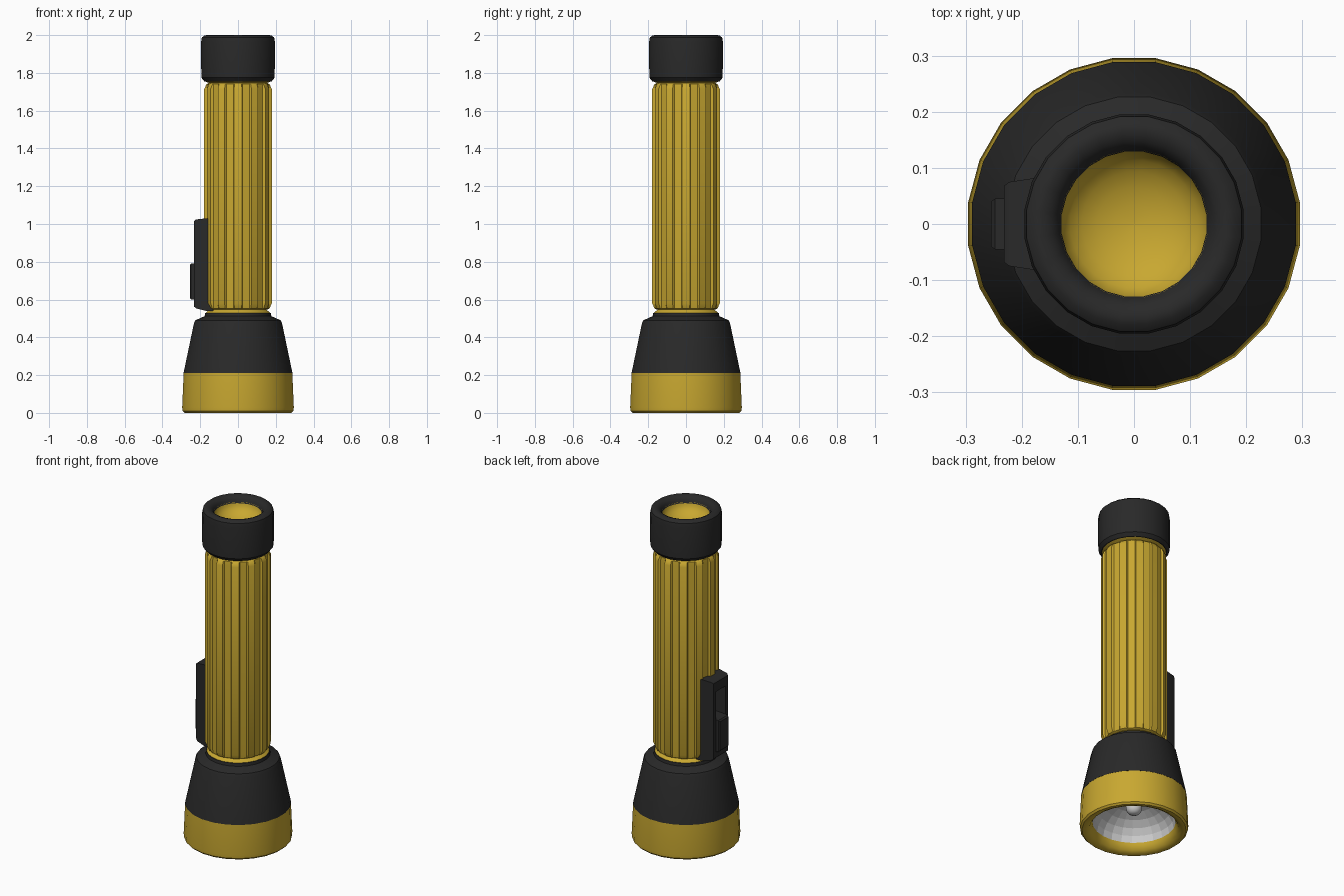
import bpy
import math

if "Cube" in bpy.data.objects:
    bpy.data.objects.remove(bpy.data.objects["Cube"])

SIDES = 24


def material(name, rgb):
    m = bpy.data.materials.new(name)
    m.diffuse_color = (*rgb, 1)
    m.use_nodes = True
    m.node_tree.nodes["Principled BSDF"].inputs["Base Color"].default_value = m.diffuse_color
    return m


YELLOW = material("yellow_plastic", (0.58, 0.39, 0.03))
BLACK = material("black_rubber", (0.022, 0.022, 0.022))


def loft(name, loops, mat=None, cap_start=False, cap_end=False, smooth=35):
    """Skin a list of equal-length point loops."""
    n = len(loops[0])
    verts = [p for loop in loops for p in loop]
    faces = []
    for i in range(len(loops) - 1):
        for j in range(n):
            k = (j + 1) % n
            faces.append((i * n + j, i * n + k, (i + 1) * n + k, (i + 1) * n + j))
    if cap_start:
        faces.append(tuple(reversed(range(n))))
    if cap_end:
        faces.append(tuple(range((len(loops) - 1) * n, len(loops) * n)))
    mesh = bpy.data.meshes.new(name)
    mesh.from_pydata(verts, [], faces)
    obj = bpy.data.objects.new(name, mesh)
    bpy.context.collection.objects.link(obj)
    if mat:
        mesh.materials.append(mat)
    bpy.ops.object.select_all(action='DESELECT')
    obj.select_set(True)
    bpy.context.view_layer.objects.active = obj
    bpy.ops.object.mode_set(mode='EDIT')
    bpy.ops.mesh.select_all(action='SELECT')
    bpy.ops.mesh.normals_make_consistent(inside=False)
    bpy.ops.object.mode_set(mode='OBJECT')
    if smooth:
        bpy.ops.object.shade_smooth_by_angle(angle=math.radians(smooth))
    return obj


def ring(r, z, n=SIDES):
    return [(r * math.cos((j + 0.5) * math.tau / n),
             r * math.sin((j + 0.5) * math.tau / n), z) for j in range(n)]


def lathe(name, profile, mat=None, **kw):
    return loft(name, [ring(r, z) for r, z in profile], mat, **kw)


def rect(x, hy, z0, z1):
    return [(x, -hy, z0), (x, hy, z0), (x, hy, z1), (x, -hy, z1)]


# Lens ring with rolled lower lip
lathe("lens_ring", [(0.27, 0.212), (0.29, 0.212), (0.298, 0.03), (0.296, 0.01),
                    (0.286, 0.0), (0.268, 0.0), (0.245, 0.012), (0.23, 0.04),
                    (0.226, 0.065)], YELLOW)

# Reflector bowl and bulb
lathe("reflector", [(0.228 * math.cos(a), 0.05 + 0.15 * math.sin(a))
                    for a in [math.radians(d) for d in (0, 15, 30, 45, 60, 75, 88)]],
      cap_end=True, smooth=0).data.flip_normals()
lathe("bulb", [(0.045, 0.21), (0.045, 0.14), (0.04, 0.12), (0.028, 0.105),
               (0.012, 0.098)], cap_end=True)

# Black head cone
lathe("head", [(0.27, 0.21), (0.291, 0.21), (0.235, 0.475), (0.228, 0.49),
               (0.178, 0.512), (0.175, 0.53), (0.14, 0.53)], BLACK)

# Spool-shaped core seen at both ends of the grip
lathe("body_core", [(0.14, 0.52), (0.172, 0.53), (0.14, 0.556), (0.14, 1.74),
                    (0.175, 1.755), (0.175, 1.77)], YELLOW,
      cap_start=True, cap_end=True)


# Ribbed grip: twelve ridges with rounded ends
def rib_loop(r_out, r_in, z):
    pts = []
    for k in range(12):
        for deg, r in ((-8.5, r_in), (-6.5, r_out), (6.5, r_out), (8.5, r_in)):
            a = math.radians(30 * k + deg)
            pts.append((r * math.cos(a), r * math.sin(a), z))
    return pts


loft("ribbed_grip", [rib_loop(0.156, 0.154, 0.547), rib_loop(0.168, 0.164, 0.553),
                     rib_loop(0.18, 0.167, 0.58), rib_loop(0.18, 0.167, 1.715),
                     rib_loop(0.168, 0.164, 1.74), rib_loop(0.156, 0.154, 1.747)],
     YELLOW, cap_start=True, cap_end=True)

# Tail cap and the dish inside it
lathe("tail_cap", [(0.15, 1.755), (0.18, 1.755), (0.196, 1.775), (0.197, 1.965),
                   (0.193, 1.987), (0.18, 1.998), (0.165, 2.0), (0.148, 1.993),
                   (0.136, 1.98), (0.13, 1.96)], BLACK)
lathe("tail_dish", [(0.132 * math.cos(a), 1.967 - 0.08 * math.sin(a))
                    for a in [math.radians(d) for d in (0, 15, 30, 45, 60, 75, 88)]],
      YELLOW, cap_end=True).data.flip_normals()

# Switch frame with an open slot, and its slider
loft("switch_frame", [rect(-0.13, 0.088, 0.54, 1.03), rect(-0.17, 0.083, 0.54, 1.03),
                      rect(-0.222, 0.075, 0.553, 1.024), rect(-0.232, 0.068, 0.562, 1.016),
                      rect(-0.232, 0.045, 0.595, 0.96), rect(-0.15, 0.045, 0.595, 0.96)],
     BLACK)
loft("switch_slider", [rect(-0.15, 0.045, 0.595, 0.795), rect(-0.248, 0.045, 0.6, 0.79),
                       rect(-0.255, 0.04, 0.608, 0.782)],
     BLACK, cap_start=True, cap_end=True)
